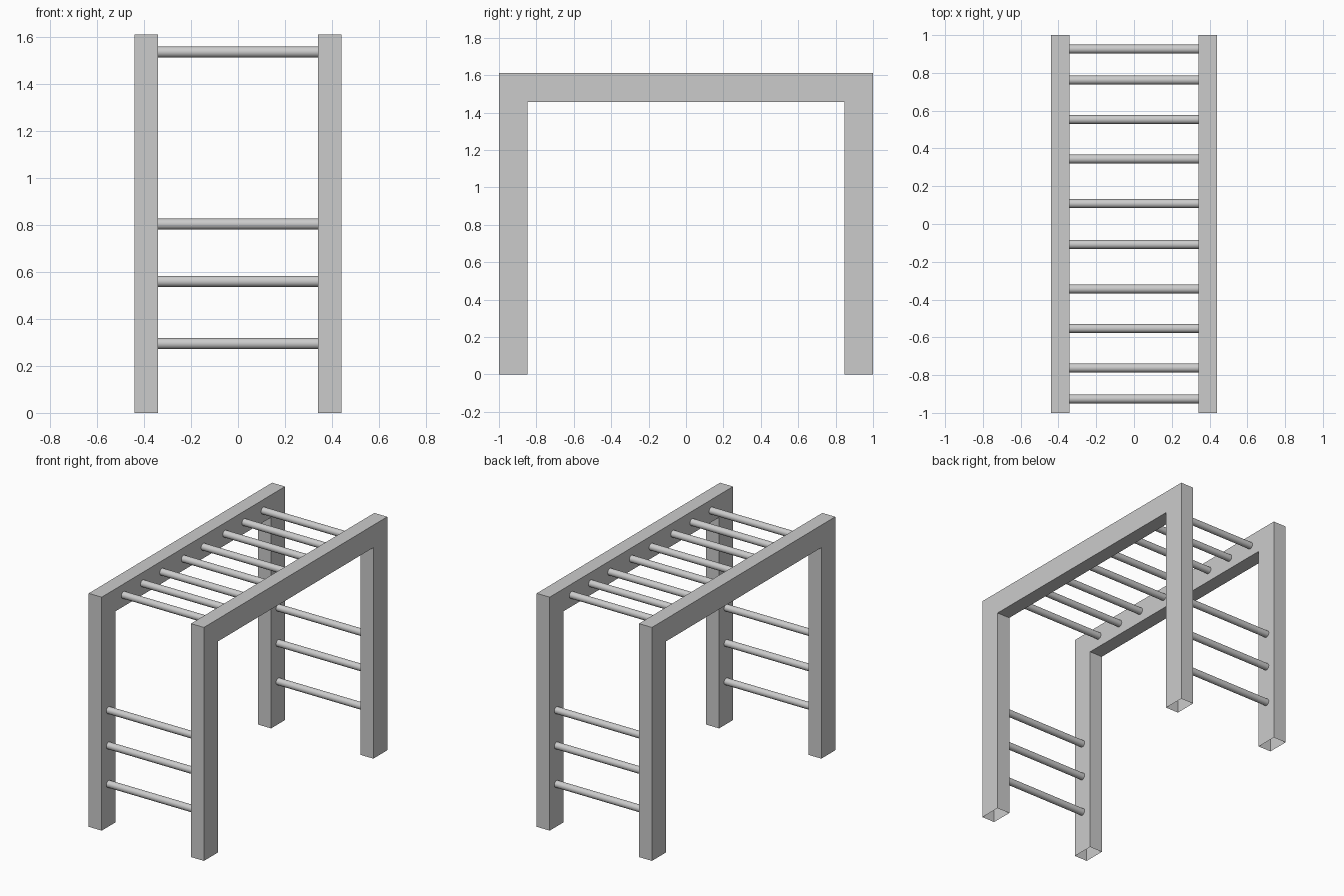
import bpy, bmesh, math
from mathutils import Matrix

if "Cube" in bpy.data.objects:
    bpy.data.objects.remove(bpy.data.objects["Cube"])

HEIGHT, BEAM_Z = 1.612, 1.457      # top and underside of the beam
OUT_Y, IN_Y = 1.0, 0.848           # leg depth limits
IN_X, OUT_X = 0.341, 0.44          # frame thickness limits
RUNG_R = 0.0237


def add_object(name, bm):
    mesh = bpy.data.meshes.new(name)
    bmesh.ops.recalc_face_normals(bm, faces=bm.faces[:])
    bm.to_mesh(mesh)
    bm.free()
    obj = bpy.data.objects.new(name, mesh)
    bpy.context.collection.objects.link(obj)
    return obj


def side_frame(name, x0, x1):
    """Arch-shaped side: two legs joined by a beam, open under the feet."""
    profile = [(-OUT_Y, 0), (-OUT_Y, HEIGHT), (OUT_Y, HEIGHT), (OUT_Y, 0),
               (IN_Y, 0), (IN_Y, BEAM_Z), (-IN_Y, BEAM_Z), (-IN_Y, 0)]
    bm = bmesh.new()
    face = bm.faces.new([bm.verts.new((x0, y, z)) for y, z in profile])
    ext = bmesh.ops.extrude_face_region(bm, geom=[face], use_keep_orig=True)
    moved = [g for g in ext["geom"] if isinstance(g, bmesh.types.BMVert)]
    bmesh.ops.translate(bm, verts=moved, vec=(x1 - x0, 0, 0))
    bmesh.ops.recalc_face_normals(bm, faces=bm.faces[:])
    feet = [f for f in bm.faces if all(v.co.z < 1e-5 for v in f.verts)]
    bmesh.ops.delete(bm, geom=feet, context='FACES_ONLY')
    return add_object(name, bm)


def rung(name, y, z):
    """Round bar between the inner faces of the two side frames."""
    bm = bmesh.new()
    bmesh.ops.create_cone(bm, cap_ends=False, segments=16, radius1=RUNG_R,
                          radius2=RUNG_R, depth=2 * IN_X,
                          matrix=Matrix.Translation((0, y, z))
                          @ Matrix.Rotation(math.pi / 2, 4, 'Y'))
    for f in bm.faces:
        f.smooth = True
    return add_object(name, bm)


# Side frames
side_frame("left_frame", -OUT_X, -IN_X)
side_frame("right_frame", IN_X, OUT_X)

# Overhead bars and end ladders, mirrored front to back
for end, sign in (("front", -1), ("back", 1)):
    for i, y in enumerate((0.108, 0.344, 0.553, 0.762), 1):
        rung(f"{end}_overhead_bar_{i}", sign * y, 1.537)
    for i, z in enumerate((0.295, 0.56, 0.804), 1):
        rung(f"{end}_ladder_rung_{i}", sign * 0.926, z)
